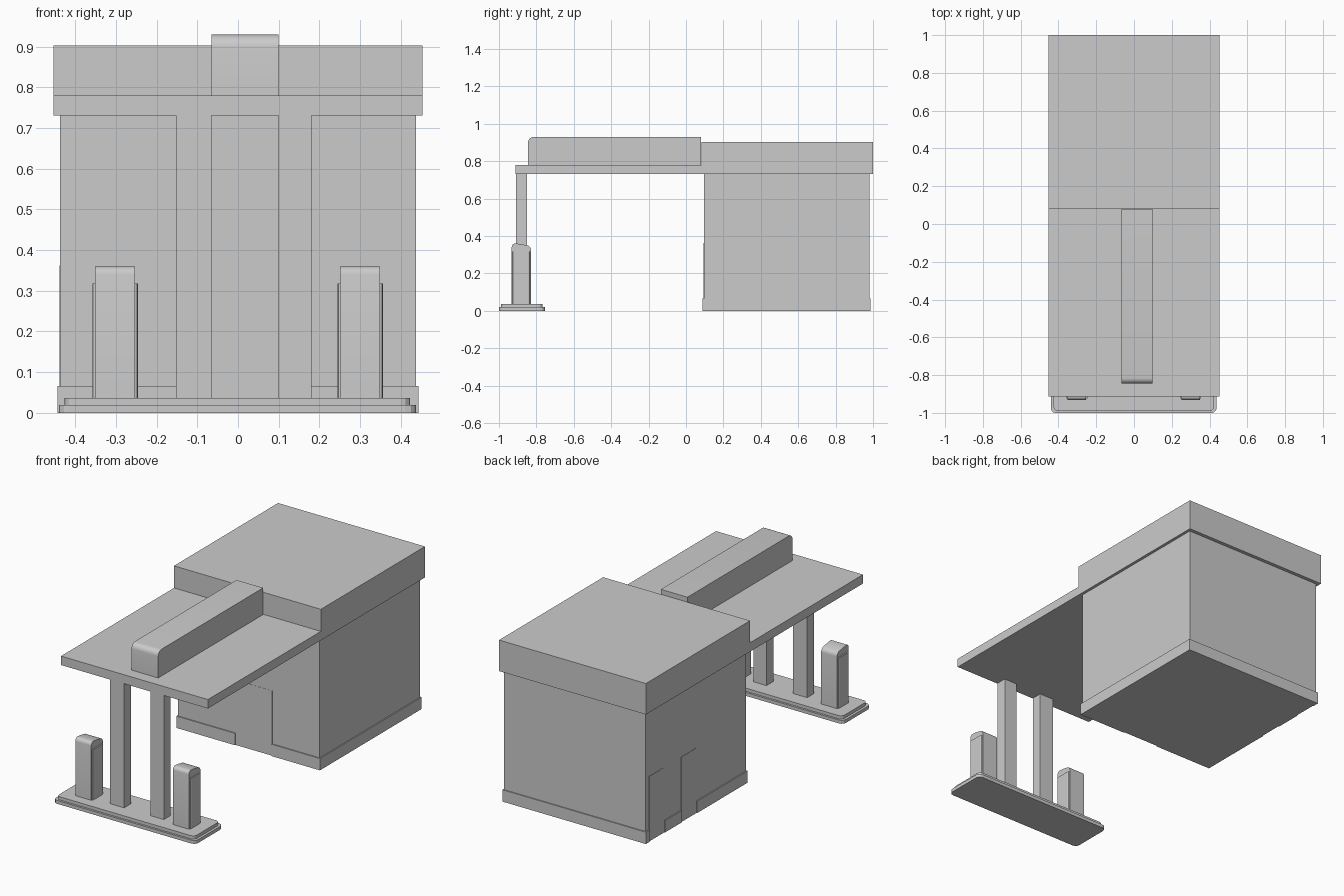
import bpy, bmesh, math

if "Cube" in bpy.data.objects:
    bpy.data.objects.remove(bpy.data.objects["Cube"])


def make(name, bm):
    bmesh.ops.recalc_face_normals(bm, faces=bm.faces)
    me = bpy.data.meshes.new(name)
    bm.to_mesh(me)
    bm.free()
    ob = bpy.data.objects.new(name, me)
    bpy.context.collection.objects.link(ob)
    return ob


def box(name, x, y, z, corner=0, segments=3):
    """Box from (min, max) ranges, optionally with rounded upright edges."""
    bm = bmesh.new()
    bmesh.ops.create_cube(bm, size=1)
    for v in bm.verts:
        v.co = [r[0] if c < 0 else r[1] for c, r in zip(v.co, (x, y, z))]
    if corner:
        upright = [e for e in bm.edges
                   if abs(e.verts[0].co.z - e.verts[1].co.z) > 1e-5]
        bmesh.ops.bevel(bm, geom=upright, offset=corner, segments=segments,
                        profile=0.5, affect='EDGES')
    return make(name, bm)


def side_extrusion(name, profile, x0, x1):
    """Extrude a (y, z) profile along x."""
    bm = bmesh.new()
    face = bm.faces.new([bm.verts.new((x0, y, z)) for y, z in profile])
    res = bmesh.ops.extrude_face_region(bm, geom=[face])
    for v in res['geom']:
        if isinstance(v, bmesh.types.BMVert):
            v.co.x = x1
    ob = make(name, bm)
    bpy.ops.object.select_all(action='DESELECT')
    ob.select_set(True)
    bpy.context.view_layer.objects.active = ob
    bpy.ops.object.shade_smooth_by_angle(angle=math.radians(35))
    return ob


def arc(cy, cz, r, a0, a1, n=5):
    angles = [math.radians(a0 + (a1 - a0) * i / n) for i in range(n + 1)]
    return [(cy + r * math.cos(a), cz + r * math.sin(a)) for a in angles]


# Shop building
box("shop_walls", (-.437, .437), (.095, .98), (0, .735))
box("shop_roof", (-.453, .453), (.083, 1.0), (.73, .903))

# Skirting, broken at the doors
for i, xr in enumerate([(-.443, -.08), (.145, .443)]):
    box(f"front_skirting_{i}", xr, (.089, .1), (0, .066))
box("back_skirting", (-.443, .443), (.97, .986), (0, .066))
box("right_skirting", (.43, .443), (.089, .986), (0, .066))
for i, yr in enumerate([(.089, .534), (.666, .817), (.95, .986)]):
    box(f"left_skirting_{i}", (-.443, -.43), yr, (0, .066))

# Doors
box("front_door", (-.08, .145), (.094, .1), (0, .362))
for i, yr in enumerate([(.534, .666), (.817, .95)]):
    box(f"side_door_{i}", (-.439, -.43), yr, (0, .362))

# Canopy and the rounded beam on top
box("canopy", (-.453, .453), (-.912, .084), (.73, .78))
side_extrusion("canopy_beam",
               [(.08, .78), (.08, .929)] + arc(-.815, .899, .03, 90, 180)
               + [(-.845, .78)], -.065, .099)

# Pump island in two tiers
box("island_lower", (-.44, .437), (-1, -.755), (0, .019), .025)
box("island_upper", (-.426, .423), (-.989, -.766), (.019, .037), .022)

# Canopy pillars and pumps
for side, px, ux in (("left", -.1085, -.302), ("right", .1395, .3)):
    hw = .0435 if side == "left" else .0405
    box(f"{side}_pillar", (px - hw, px + hw), (-.91, -.85), (.03, .735))
    top = arc(-.912, .34, .02, 180, 90, 4) + [(-.88, .356)] + arc(-.855, .325, .026, 70, 0, 4)
    side_extrusion(f"{side}_pump_body", [(-.932, .03)] + top + [(-.829, .03)],
                   ux - .049, ux + .049)
    box(f"{side}_pump_casing", (ux - .056, ux + .056), (-.927, -.834),
        (.03, .318), .008, 2)
